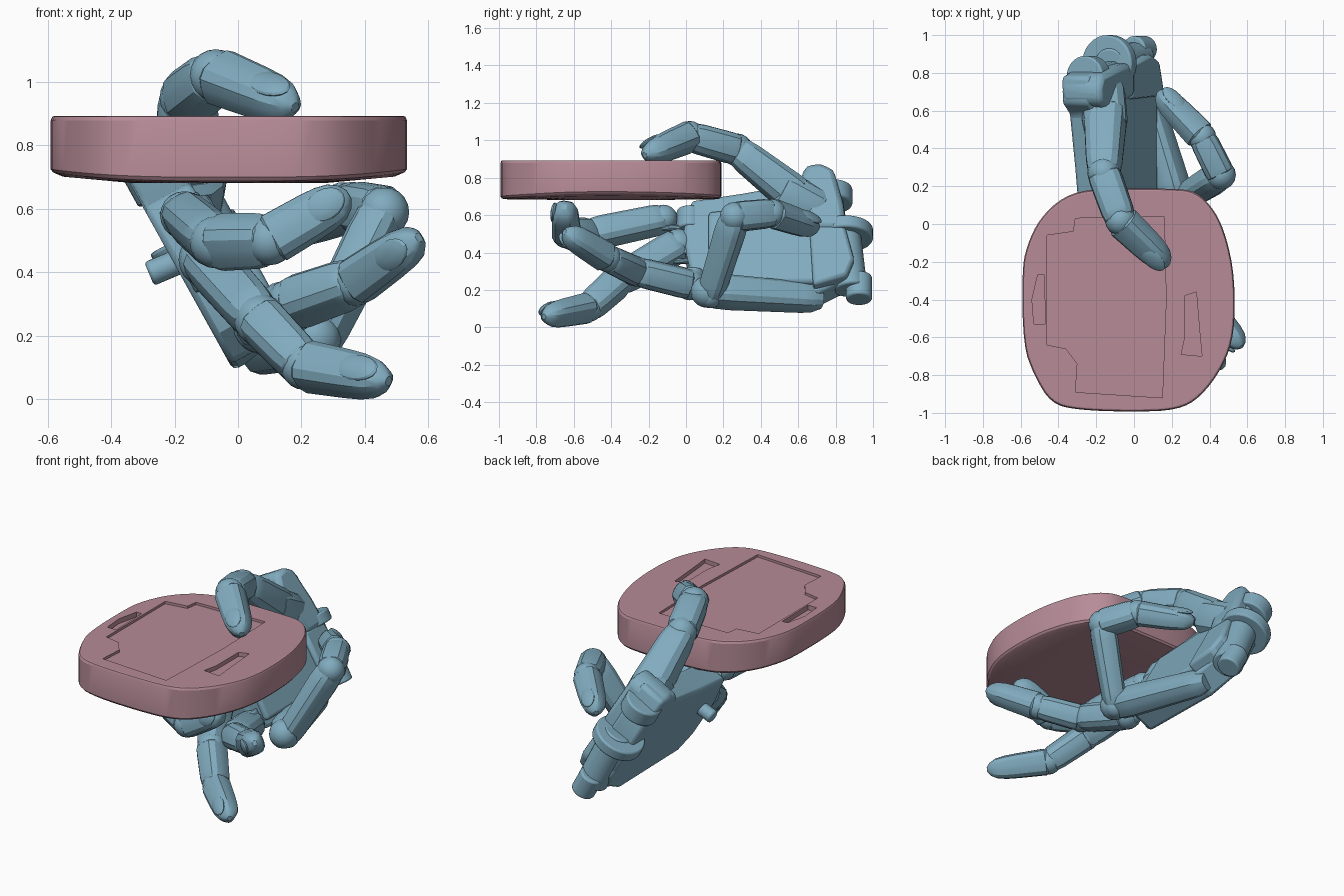
import bpy, bmesh, math
from mathutils import Vector, Matrix

if "Cube" in bpy.data.objects:
    bpy.data.objects.remove(bpy.data.objects["Cube"])

def material(name, rgb):
    m = bpy.data.materials.new(name)
    m.diffuse_color = (*rgb, 1)
    m.use_nodes = True
    m.node_tree.nodes["Principled BSDF"].inputs["Base Color"].default_value = m.diffuse_color
    return m

BLUE = material("blue", (0.22, 0.41, 0.52))
PINK = material("pink", (0.47, 0.26, 0.31))
ACROSS = Vector((0.48, 0, -0.87))      # direction across the palm
NORMAL = Vector((0.87, 0, 0.48))       # palm facing

def finish(name, bm, mat=BLUE, bevel=0, angle=28):
    bmesh.ops.recalc_face_normals(bm, faces=bm.faces)
    me = bpy.data.meshes.new(name)
    bm.to_mesh(me)
    bm.free()
    ob = bpy.data.objects.new(name, me)
    bpy.context.collection.objects.link(ob)
    me.materials.append(mat)
    if bevel:
        b = ob.modifiers.new("bevel", 'BEVEL')
        b.width, b.segments = bevel, 2
    bpy.ops.object.select_all(action='DESELECT')
    ob.select_set(True)
    bpy.context.view_layer.objects.active = ob
    bpy.ops.object.shade_smooth_by_angle(angle=math.radians(angle))
    return ob

def loft(bm, rings):
    vs = [[bm.verts.new(p) for p in r] for r in rings]
    n = len(vs[0])
    for a, b in zip(vs, vs[1:]):
        for i in range(n):
            bm.faces.new((a[i], a[(i + 1) % n], b[(i + 1) % n], b[i]))
    bm.faces.new(vs[0][::-1])
    bm.faces.new(vs[-1])

def frame(a, b, ref):
    d = (b - a).normalized()
    v = (ref - d * ref.dot(d)).normalized()
    return d, v.cross(d), v

def bone(bm, a, b, r0, r1, ref, tip=False, n=16):
    """Squarish tapered finger segment; a tip segment ends in a dome."""
    _, u, v = frame(a, b, ref)
    if tip:
        prof = [(0, .8), (.06, 1), (.5, 1), (.7, .97), (.85, .84), (.95, .56), (1, .22)]
    else:
        prof = [(-.04, .7), (.05, .96), (.15, 1), (.8, 1), (.94, .94), (1.04, .7)]
    rings = []
    for t, s in prof:
        r = s * (r0 + (r1 - r0) * t)
        ring = []
        for i in range(n):
            q = 2 * math.pi * (i + .5) / n
            c, w = math.cos(q), math.sin(q)
            k = (abs(c) ** 3 + abs(w) ** 3) ** (-1 / 3)
            ring.append(a.lerp(b, t) + (u * c + v * w * .93) * r * k)
        rings.append(ring)
    loft(bm, rings)

def ball(bm, p, r):
    bmesh.ops.create_uvsphere(bm, u_segments=16, v_segments=10, radius=r,
                              matrix=Matrix.Translation(p))

def rod(bm, a, b, r, n=24):
    a, b = Vector(a), Vector(b)
    rot = (b - a).to_track_quat('Z', 'Y').to_matrix().to_4x4()
    bmesh.ops.create_cone(bm, cap_ends=True, segments=n, radius1=r, radius2=r, depth=(b - a).length,
                          matrix=Matrix.Translation((a + b) / 2) @ rot)

def finger(name, pts, radii, nail_dir, base_ref):
    pts = [Vector(p) for p in pts]
    nail_dir, base_ref = Vector(nail_dir), Vector(base_ref)
    bm = bmesh.new()
    for i in range(3):
        ref = nail_dir if i == 2 else base_ref
        bone(bm, pts[i], pts[i + 1], radii[i], radii[i + 1], ref, i == 2)
        ball(bm, pts[i], radii[i] * .97)
    # nail plate
    a, b = pts[2], pts[3]
    d, u, v = frame(a, b, nail_dir)
    c = a.lerp(b, .72) + v * radii[3] * .82
    basis = Matrix((u, d, v)).transposed().to_4x4()
    L = (b - a).length
    bmesh.ops.create_uvsphere(bm, u_segments=16, v_segments=8, radius=1,
        matrix=Matrix.Translation(c) @ basis @ Matrix.Diagonal((radii[3] * .7, L * .24, .018, 1)))
    finish(name, bm)

# fingers and thumb
finger("index_finger", [(-.17, -.12, .58), (-.07, -.52, .495), (.10, -.64, .5), (.35, -.65, .645)],
       (.078, .085, .08, .072), (-.2, -1, .1), (-.6, -.5, -.5))
finger("middle_finger", [(-.10, -.04, .44), (.07, -.36, .25), (.21, -.52, .105), (.475, -.76, .057)],
       (.09, .085, .078, .066), (0, -1, .4), -NORMAL)
finger("ring_finger", [(.07, .02, .23), (.17, -.27, .3), (.37, -.42, .37), (.57, -.65, .51)],
       (.088, .084, .078, .066), (0, -1, .1), (0, -.5, -.8))
finger("little_finger", [(.25, .13, .17), (.46, .26, .59), (.36, .46, .61), (.13, .70, .53)],
       (.07, .082, .078, .066), (.5, .3, .7), (1, -.4, 0))
finger("thumb", [(-.15, .60, .69), (-.16, .27, .95), (-.07, .02, 1.02), (.18, -.22, .92)],
       (.115, .09, .086, .072), (0, -.75, .65), (-.2, .4, 1))

# palm slab, drawn in side view and sheared along the palm plane
def back_x(z):
    return max(-.4, -.33 + (.66 - z) * .554)

def slab(name, outline, x_of, thick, bevel):
    bm = bmesh.new()
    loft(bm, [[Vector((x_of(z), y, z)) + off for y, z in outline]
              for off in (Vector(), thick)])
    finish(name, bm, bevel=bevel)

slab("palm", [(.03, .6), (.3, .64), (.58, .69), (.64, .76), (.78, .76), (.84, .6), (.89, .3),
              (.84, .17), (.68, .09), (.12, .11), (.03, .2), (-.02, .42)],
     back_x, NORMAL * .17, .02)
slab("palm_pad", [(.12, .56), (.6, .6), (.72, .45), (.7, .18), (.12, .18)],
     lambda z: back_x(z) + .08, NORMAL * .13, .02)
slab("wrist_block", [(.6, .66), (.64, .76), (.72, .77), (.79, .74), (.84, .56), (.86, .42), (.68, .42)],
     back_x, NORMAL * .24, .03)
slab("wrist_side", [(.66, .44), (.85, .44), (.9, .26), (.86, .17), (.68, .12)],
     back_x, NORMAL * .23, .02)

# little finger base, thumb base
bm = bmesh.new()
bone(bm, Vector((.06, .70, .155)), Vector((.23, .12, .195)), .075, .092, NORMAL)
ball(bm, Vector((.24, .11, .19)), .085)
finish("little_finger_base", bm)
bm = bmesh.new()
bone(bm, Vector((-.17, .72, .62)), Vector((-.15, .5, .74)), .12, .12, Vector((0, .5, .8)))
finish("thumb_base", bm)

# wrist hinge discs and lugs
bm = bmesh.new()
for c, r, h in (((-.13, .85, .5), .15, .035), ((-.24, .78, .7), .11, .05), ((.03, .925, .21), .07, .07)):
    c = Vector(c)
    rod(bm, c - ACROSS * h, c + ACROSS * h, r, 32)
rod(bm, Vector((-.13, .84, .54)), Vector((.03, .88, .2)), .09, 20)
finish("wrist_hinge", bm, bevel=.01)
bm = bmesh.new()
rod(bm, (-.15, .13, .45), (-.28, .13, .395), .04)
finish("back_knob", bm, bevel=.01)

# knuckle barrels and the thin pins beside them
bm = bmesh.new()
for p in ((-.16, .02, .57), (-.10, .0, .42), (.06, .03, .24)):
    p = Vector(p)
    rod(bm, p - ACROSS * .06, p + ACROSS * .06, .07, 20)
finish("knuckles", bm, bevel=.008)
bm = bmesh.new()
for x, z in ((-.2, .6), (-.12, .54), (-.06, .42), (-.02, .36), (.08, .26)):
    rod(bm, (x, .1, z), (x + .01, -.13, z - .01), .014, 10)
finish("knuckle_pins", bm)

# plate: rounded, slightly lopsided outline
def chaikin(p, times):
    for _ in range(times):
        p = [a.lerp(b, t) for a, b in zip(p, p[1:] + p[:1]) for t in (.25, .75)]
    return p

corners = [(-.593, -.25), (-.587, -.64), (-.53, -.8), (-.44, -.95), (-.3, -.985), (0, -.995), (.23, -.985),
           (.35, -.92), (.47, -.76), (.533, -.58), (.533, -.28), (.49, -.07), (.43, .07), (.33, .175),
           (.2, .188), (-.2, .19), (-.37, .15), (-.5, .03), (-.57, -.12)]
outline = chaikin([Vector(c) for c in corners], 2)
centre = Vector((-.03, -.4))

def plate_ring(s, z, lift):   # underside rises towards the left and right edges
    pts = [centre + (p - centre) * s for p in outline]
    return [(p.x, p.y, z + lift * abs((p.x + .03) / .56) ** 3) for p in pts]

bm = bmesh.new()
loft(bm, [plate_ring(*r) for r in ((.55, .682, 0), (.93, .684, .022), (.985, .688, .028), (1, .70, .025),
                                   (1, .878, 0), (.99, .891, 0), (.978, .893, 0), (.97, .893, 0))])
plate = finish("plate", bm, PINK, angle=25)
for f in plate.data.polygons:      # keep the top flat
    if f.normal.z > .9:
        f.use_smooth = False

# recesses cut in the top of the plate
def recess(name, pts, depth):
    bm = bmesh.new()
    loft(bm, [[(x, y, z) for x, y in pts] for z in (.893 - depth, .95)])
    cut = finish(name, bm, PINK)
    for f in cut.data.polygons:
        f.use_smooth = False
    cut.hide_render = True
    cut.hide_viewport = True
    m = plate.modifiers.new(name, 'BOOLEAN')
    m.operation, m.object, m.solver = 'DIFFERENCE', cut, 'EXACT'

recess("tray_cutter", [(-.31, -.89), (.15, -.92), (.17, -.4), (.16, .04), (-.31, .03), (-.32, -.04),
                       (-.46, -.06), (-.46, -.64), (-.36, -.66), (-.3, -.74)], .015)
recess("left_slot_cutter", [(-.53, -.53), (-.47, -.53), (-.475, -.27), (-.51, -.27), (-.54, -.4)], .03)
recess("right_slot_cutter", [(.25, -.69), (.36, -.70), (.35, -.6), (.33, -.36), (.27, -.38), (.27, -.6)], .025)
